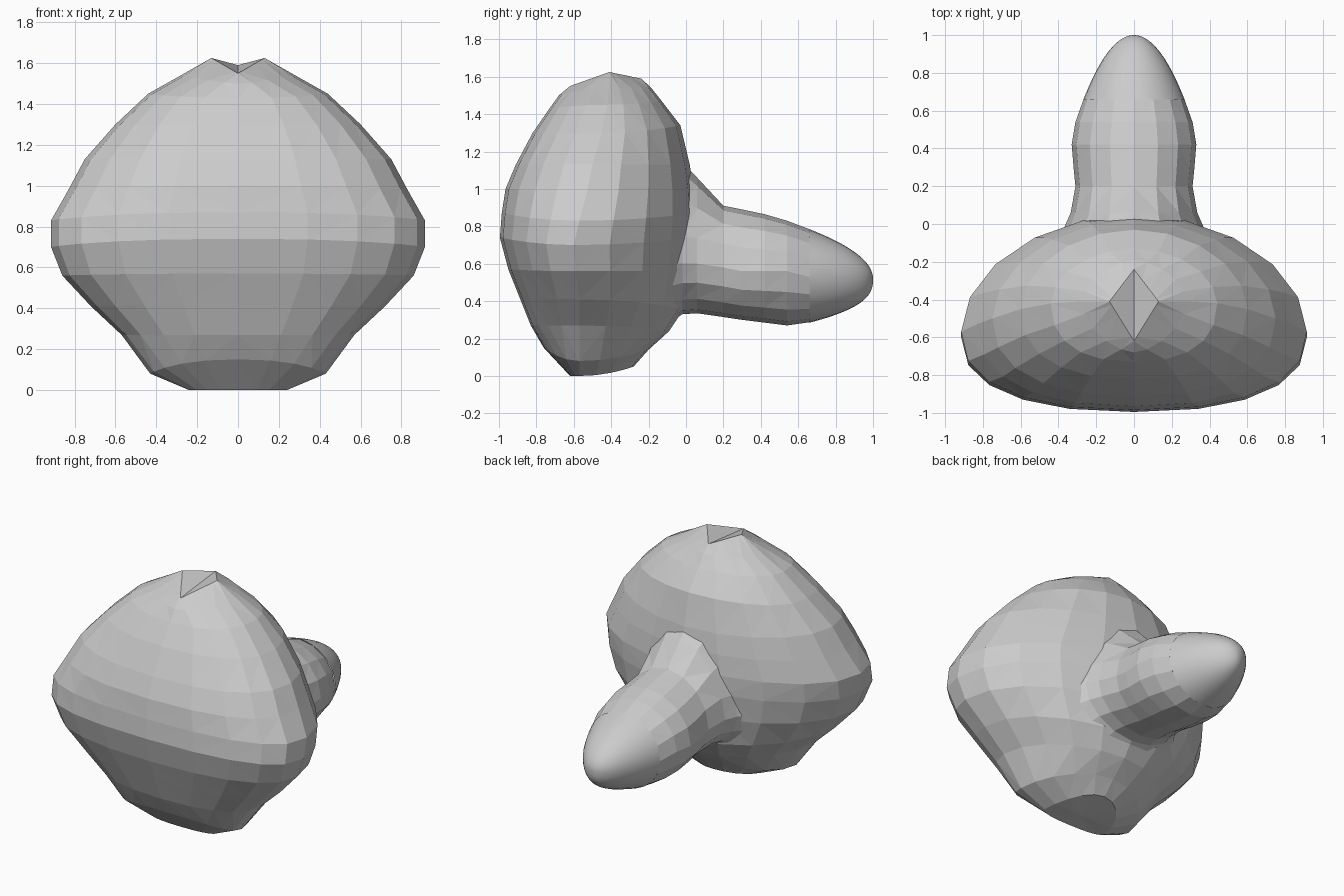
import bpy, bmesh
from math import cos, sin, pi, sqrt

if "Cube" in bpy.data.objects:
    bpy.data.objects.remove(bpy.data.objects["Cube"])


def make_object(name, rings, cap_start, cap_end, smooth=False):
    """Skin a stack of equal-length rings and close the ends with fans."""
    bm = bmesh.new()
    loops = [[bm.verts.new(p) for p in ring] for ring in rings]
    n = len(loops[0])
    for a, b in zip(loops, loops[1:]):
        for i in range(n):
            j = (i + 1) % n
            bm.faces.new((a[i], a[j], b[j], b[i]))
    for loop, point in ((loops[0], cap_start), (loops[-1], cap_end)):
        if point:
            c = bm.verts.new(point)
            for i in range(n):
                bm.faces.new((loop[i], loop[(i + 1) % n], c))
    bmesh.ops.triangulate(bm, faces=bm.faces[:])
    bmesh.ops.recalc_face_normals(bm, faces=bm.faces[:])
    for f in bm.faces:
        f.smooth = smooth
    mesh = bpy.data.meshes.new(name)
    bm.to_mesh(mesh)
    bm.free()
    obj = bpy.data.objects.new(name, mesh)
    bpy.context.collection.objects.link(obj)
    return obj


def spow(v, p):
    return (1 if v >= 0 else -1) * abs(v) ** p


def body_ring(w, y_front, y_mid, y_back, z_front, z_mid, z_back,
              e_front=0.84, e_back=1.04, z_pow=2, n=20):
    """Horizontal outline: full and blunt in front, tapering at the back."""
    ring = []
    for i in range(n):
        a = 2 * pi * i / n
        e = e_back if i < n / 2 else e_front
        c, s = spow(cos(a), e), spow(sin(a), e)
        y_end, z_end = (y_back, z_back) if s > 0 else (y_front, z_front)
        ring.append((w * c, y_mid + (y_end - y_mid) * abs(s),
                     z_mid + (z_end - z_mid) * abs(s) ** z_pow))
    return ring


def tail_ring(y, w, z_low, z_high, n, zc=0.56, peak=1.0):
    """Egg-shaped section; peak > 1 pinches the upper half to a ridge."""
    ring = []
    for i in range(n):
        c, s = cos(2 * pi * i / n), sin(2 * pi * i / n)
        z = zc + (z_high - zc) * s ** peak if s > 0 else zc + (zc - z_low) * s
        ring.append((w * c, y, z))
    return ring


# Bulky faceted body: half width, front/mid/back y, front/mid/back z
body_slices = [
    (0.24, -0.62, -0.57, -0.28, 0.00, 0.00, 0.05),
    (0.43, -0.76, -0.57, -0.20, 0.15, 0.08, 0.14),
    (0.57, -0.83, -0.57, -0.09, 0.27, 0.27, 0.24),
    (0.72, -0.89, -0.57, -0.01, 0.42, 0.41, 0.36),
    (0.86, -0.95, -0.59, 0.03, 0.57, 0.56, 0.56),
    (0.915, -0.995, -0.60, 0.05, 0.74, 0.70, 0.74),
    (0.915, -0.985, -0.57, 0.05, 0.87, 0.83, 0.87),
    (0.83, -0.965, -0.53, 0.04, 1.00, 0.98, 1.00),
    (0.75, -0.91, -0.50, 0.02, 1.13, 1.13, 1.13),
    (0.60, -0.82, -0.45, -0.03, 1.30, 1.30, 1.34),
    (0.44, -0.73, -0.42, -0.13, 1.43, 1.45, 1.47),
    (0.28, -0.68, -0.41, -0.19, 1.50, 1.54, 1.545, 1.2, 1.2),
    (0.13, -0.62, -0.41, -0.24, 1.55, 1.625, 1.59, 2.0, 2.0, 1),
]
# The diamond-shaped top cap dips into a shallow notch
make_object("body", [body_ring(*s) for s in body_slices],
            (0, -0.5, 0.01), (0, -0.43, 1.57))

# Faceted tail with a pinched root: y, half width, z low, z high, sides, zc, peak
tail_slices = [
    (-0.15, 0.46, 0.24, 1.22, 16, 0.60, 1.5),
    (-0.02, 0.37, 0.33, 1.14, 16, 0.60, 1.4),
    (0.06, 0.335, 0.335, 1.06, 16, 0.60, 1.25),
    (0.20, 0.31, 0.315, 0.91, 16, 0.58),
    (0.30, 0.32, 0.30, 0.89, 16),
    (0.42, 0.33, 0.285, 0.865, 16),
    (0.54, 0.31, 0.27, 0.83, 16),
    (0.66, 0.267, 0.287, 0.785, 16, 0.53),
]
make_object("tail", [tail_ring(*s) for s in tail_slices],
            (0, -0.15, 0.7), (0, 0.66, 0.53))

# Finely divided rounded tail tip
tip_rings = []
for k in range(18):
    y = 0.66 + 0.34 * sin(k / 18 * pi / 2)
    r = sqrt((1 - y) / 0.4)
    tip_rings.append(tail_ring(y, 0.29 * r, 0.52 - 0.25 * r ** 0.75,
                               0.52 + 0.287 * r, 32, 0.52 + 0.02 * r))
make_object("tail_tip", tip_rings, None, (0, 1.0, 0.52), smooth=True)
